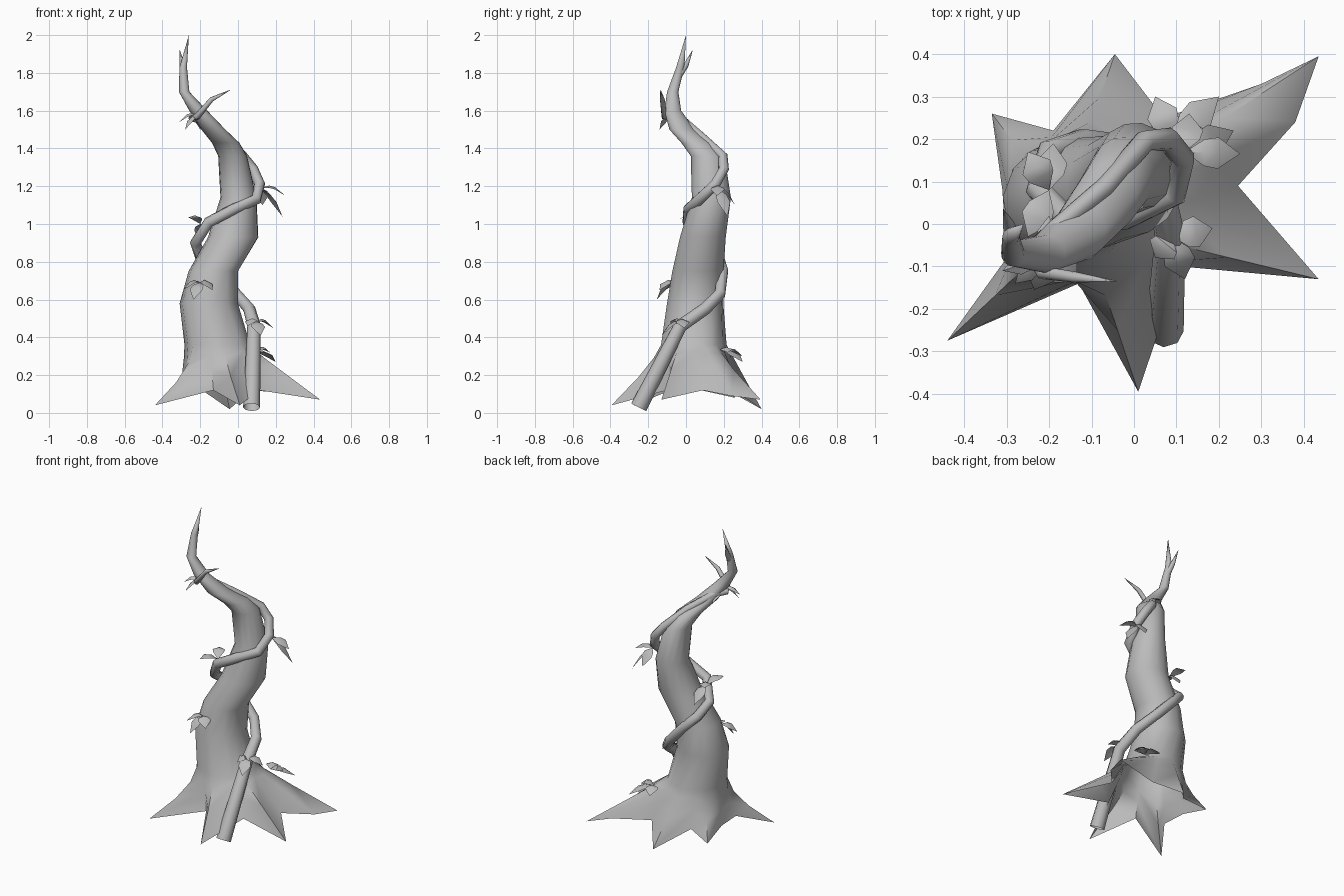
import bpy, bmesh, math
from mathutils import Vector

cube = bpy.data.objects.get("Cube")
if cube:
    bpy.data.objects.remove(cube)

bark = bpy.data.materials.new("bark_grey")
bark.use_nodes = True
GREY = (0.5, 0.5, 0.5, 1)
bark.diffuse_color = GREY
bark.node_tree.nodes["Principled BSDF"].inputs["Base Color"].default_value = GREY


def add_object(name, data, angle):
    obj = bpy.data.objects.new(name, data)
    bpy.context.collection.objects.link(obj)
    data.materials.append(bark)
    bpy.ops.object.select_all(action='DESELECT')
    obj.select_set(True)
    bpy.context.view_layer.objects.active = obj
    if obj.type == 'CURVE':
        bpy.ops.object.convert(target='MESH')
    bpy.ops.object.shade_smooth_by_angle(angle=math.radians(angle))


def tube(name, points):
    # tapered stem through (x, y, z, radius)
    curve = bpy.data.curves.new(name, 'CURVE')
    curve.dimensions = '3D'
    curve.bevel_depth = 1
    curve.bevel_resolution = 2
    spline = curve.splines.new('POLY')
    spline.points.add(len(points) - 1)
    for p, (x, y, z, r) in zip(spline.points, points):
        p.co = (x, y, z, 1)
        p.radius = r
    add_object(name, curve, 75)


# trunk: star-shaped root outline lofted into elliptical rings
ROOTS = [(.435, .395, .07), (.3, .33, .1), (.07, .25, .12), (-.045, .4, .02),
         (-.19, .22, .12), (-.335, .26, .08), (-.31, .08, .12), (-.3, -.08, .12),
         (-.44, -.275, .04), (-.13, -.14, .12), (.01, -.395, .04), (.11, -.1, .12),
         (.435, -.13, .07), (.245, .09, .12), (.38, .24, .09)]
RINGS = [(-.11, .04, .36, .175, .175), (-.155, .048, .58, .155, .15),
         (-.13, .065, .75, .132, .138), (-.025, .09, .93, .134, .122),
         (.003, .135, 1.14, .096, .104), (-.028, .115, 1.36, .077, .09),
         (-.065, .06, 1.43, .073, .085), (-.13, -.02, 1.5, .064, .068),
         (-.21, -.07, 1.6, .048, .045), (-.285, -.07, 1.7, .028, .03),
         (-.29, -.03, 1.83, .02, .022)]
n = len(ROOTS)
base = [Vector(p) for p in ROOTS]
cx, cy = RINGS[0][:2]


def ring_points(ring, index):
    x, y, z, rx, ry = ring
    blend = min(1, .4 + .2 * index)
    pts = []
    for i, b in enumerate(base):
        even = math.radians(33) + math.tau * i / n
        own = math.atan2(b.y - cy, b.x - cx)
        own = even + (own - even + math.pi) % math.tau - math.pi
        a = own + (even - own) * blend
        pts.append(Vector((x + rx * math.cos(a), y + ry * math.sin(a), z)))
    return pts


def flare(t):
    # only the right-hand roots curve in strongly, the others run straight
    out = []
    for low, high in zip(base, ring_points(RINGS[0], 0)):
        if low.x < -.25:
            power = .6
        elif low.x > .05 or low.y > .3:
            power = 1
        else:
            power = .8
        p = high.lerp(low, t)
        p.z = high.z + (low.z - high.z) * t ** power
        out.append(p)
    return out


loops = [base, flare(.45), flare(.14)]
loops += [ring_points(r, i) for i, r in enumerate(RINGS)]
bm = bmesh.new()
rows = [[bm.verts.new(p) for p in loop] for loop in loops]
for lower, upper in zip(rows, rows[1:]):
    for i in range(n):
        j = (i + 1) % n
        bm.faces.new((lower[i], lower[j], upper[j], upper[i]))
tip = bm.verts.new((-.26, 0, 2))
for i in range(n):
    bm.faces.new((rows[-1][i], rows[-1][(i + 1) % n], tip))
mesh = bpy.data.meshes.new("trunk")
bm.to_mesh(mesh)
bm.free()
add_object("trunk", mesh, 60)

# side twig near the top
tube("top_twig", [(-.285, -.05, 1.77, .02), (-.295, 0, 1.84, .014), (-.308, .035, 1.92, .001)])

# climbing vine winding around the trunk
tube("vine", [(.072, -.25, .03, .045), (.085, -.03, .46, .036), (.06, .1, .55, .033),
              (-.01, .18, .63, .031), (-.12, .195, .75, .03), (-.2, .17, .83, .03),
              (-.225, .08, .9, .03), (-.155, .01, 1.01, .03), (-.02, .015, 1.08, .03),
              (.095, .07, 1.13, .03), (.115, .155, 1.21, .029), (.08, .2, 1.29, .028),
              (.025, .195, 1.36, .026), (-.07, .085, 1.46, .024), (-.19, -.015, 1.55, .021),
              (-.245, -.06, 1.56, .018), (-.215, -.115, 1.57, .017),
              (-.14, -.125, 1.66, .013), (-.04, -.135, 1.71, .001)])


def leaf_cluster(name, origin, tips, width=.037):
    # arched, pointed leaves sharing one stalk
    bm = bmesh.new()
    o = Vector(origin)
    for t in tips:
        d = Vector(t) - o
        side = d.cross(Vector((0, 0, 1))).normalized() * width
        a, b = bm.verts.new(o), bm.verts.new(o + d)
        rows = []
        for s, w in ((.35, .85), (.6, 1)):
            mid = o + d * s + Vector((0, 0, .028))
            drop = Vector((0, 0, .012))
            rows.append([bm.verts.new(p) for p in
                         (mid + side * w - drop, mid, mid - side * w - drop)])
        for k in range(2):
            near, far = [r[k:k + 2] for r in rows]
            bm.faces.new((a, *near))
            bm.faces.new((near[0], far[0], far[1], near[1]))
            bm.faces.new((far[0], b, far[1]))
    mesh = bpy.data.meshes.new(name)
    bm.to_mesh(mesh)
    bm.free()
    add_object(name, mesh, 40)


leaf_cluster("lower_vine_leaves", (.09, -.03, .48),
             [(.185, -.01, .45), (.12, -.13, .41), (.05, -.08, .46)])
leaf_cluster("root_leaves", (.09, .2, .32),
             [(.2, .3, .27), (.05, .3, .3), (.17, .22, .32)])
leaf_cluster("front_leaves", (-.2, -.07, .69),
             [(-.29, -.11, .65), (-.135, -.14, .65), (-.235, -.155, .6)])
leaf_cluster("middle_leaves", (-.2, .08, 1),
             [(-.25, .17, 1.03), (-.25, -.03, 1.03), (-.19, .19, .91)])
leaf_cluster("upper_vine_leaves", (.12, .17, 1.19),
             [(.25, .165, 1.15), (.235, .22, 1.04), (.13, .26, 1.1)])
leaf_cluster("top_leaves", (-.215, -.08, 1.57),
             [(-.31, -.11, 1.54), (-.28, -.14, 1.5), (-.2, .02, 1.5)], .022)
